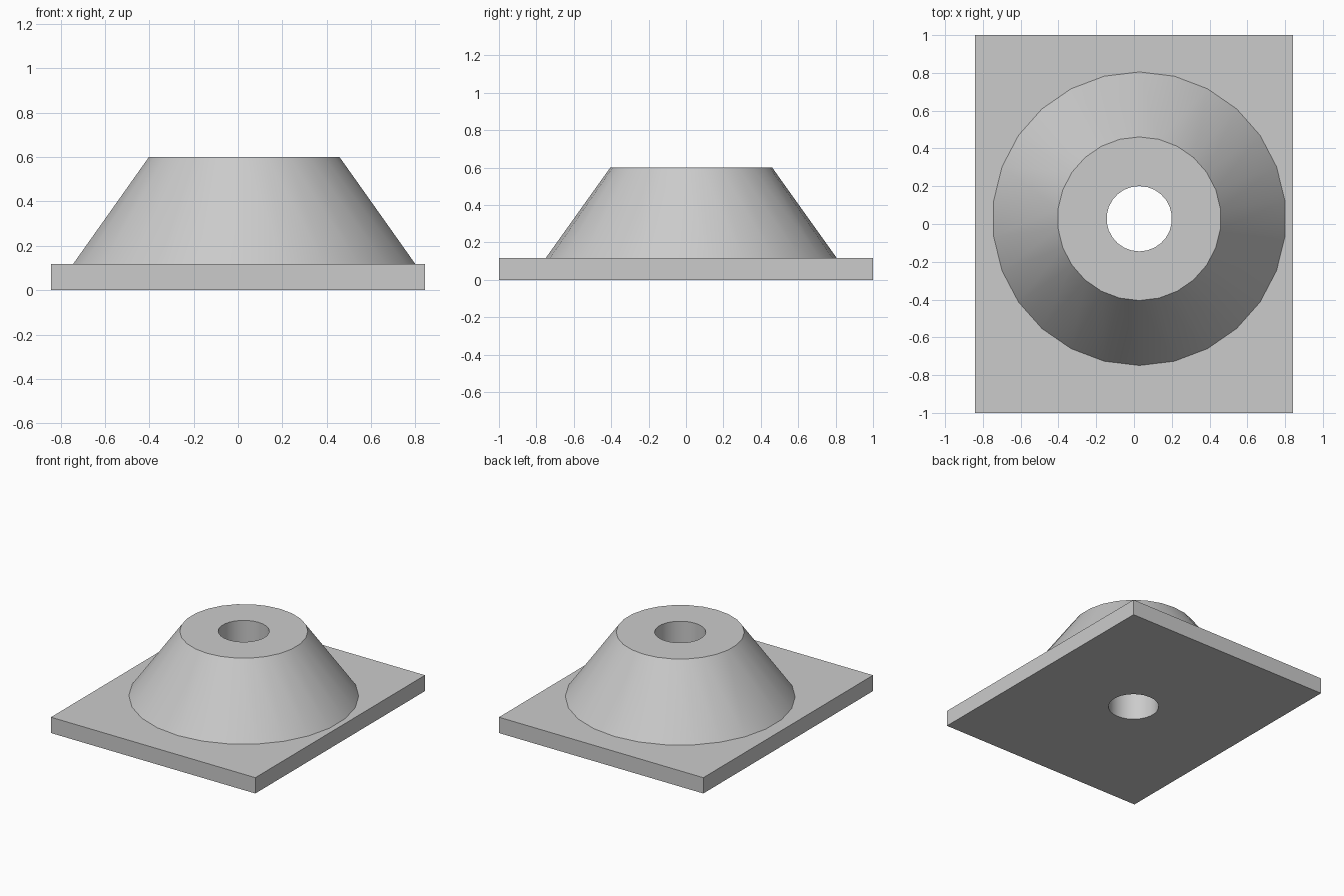
import bpy, math

if "Cube" in bpy.data.objects:
    bpy.data.objects.remove(bpy.data.objects["Cube"])

CX = CY = 0.028          # boss axis, slightly off the plate centre
SIDES = 26
PLATE_H, TOP = 0.118, 0.6
R_BASE, R_TOP, R_HOLE = 0.777, 0.433, 0.173

grey = bpy.data.materials.new("light_grey")
grey.diffuse_color = (0.6, 0.6, 0.6, 1)
grey.use_nodes = True
grey.node_tree.nodes["Principled BSDF"].inputs["Base Color"].default_value = grey.diffuse_color


def cone(name, r1, r2, z1, z2, sides):
    # turned so that one vertex points along +y
    bpy.ops.mesh.primitive_cone_add(vertices=sides, radius1=r1, radius2=r2, depth=z2 - z1,
                                    location=(CX, CY, (z1 + z2) / 2))
    ob = bpy.context.object
    ob.name = name
    ob.data.materials.append(grey)
    return ob


def boolean(target, other, operation):
    mod = target.modifiers.new(operation.lower(), 'BOOLEAN')
    mod.object, mod.operation, mod.solver = other, operation, 'EXACT'
    bpy.context.view_layer.objects.active = target
    bpy.ops.object.modifier_apply(modifier=mod.name)
    bpy.data.objects.remove(other, do_unlink=True)


# flat rectangular plate
bpy.ops.mesh.primitive_cube_add(size=1, location=(0, 0, PLATE_H / 2))
base = bpy.context.object
base.name = "flanged_base"
base.scale = (1.686, 2.0, PLATE_H)
bpy.ops.object.transform_apply(location=True, rotation=False, scale=True)
base.data.materials.append(grey)

# conical boss, sunk a little into the plate along its own slope
sink = 0.03
slope = (R_BASE - R_TOP) / (TOP - PLATE_H)
boss = cone("boss", R_BASE + slope * sink, R_TOP, PLATE_H - sink, TOP, SIDES)
boolean(base, boss, 'UNION')

# through hole
boolean(base, cone("hole_cutter", R_HOLE, R_HOLE, -0.2, TOP + 0.2, SIDES), 'DIFFERENCE')

# smooth cone and bore, crisp rims
bpy.ops.object.select_all(action='DESELECT')
base.select_set(True)
bpy.context.view_layer.objects.active = base
bpy.ops.object.shade_smooth_by_angle(angle=math.radians(30))
